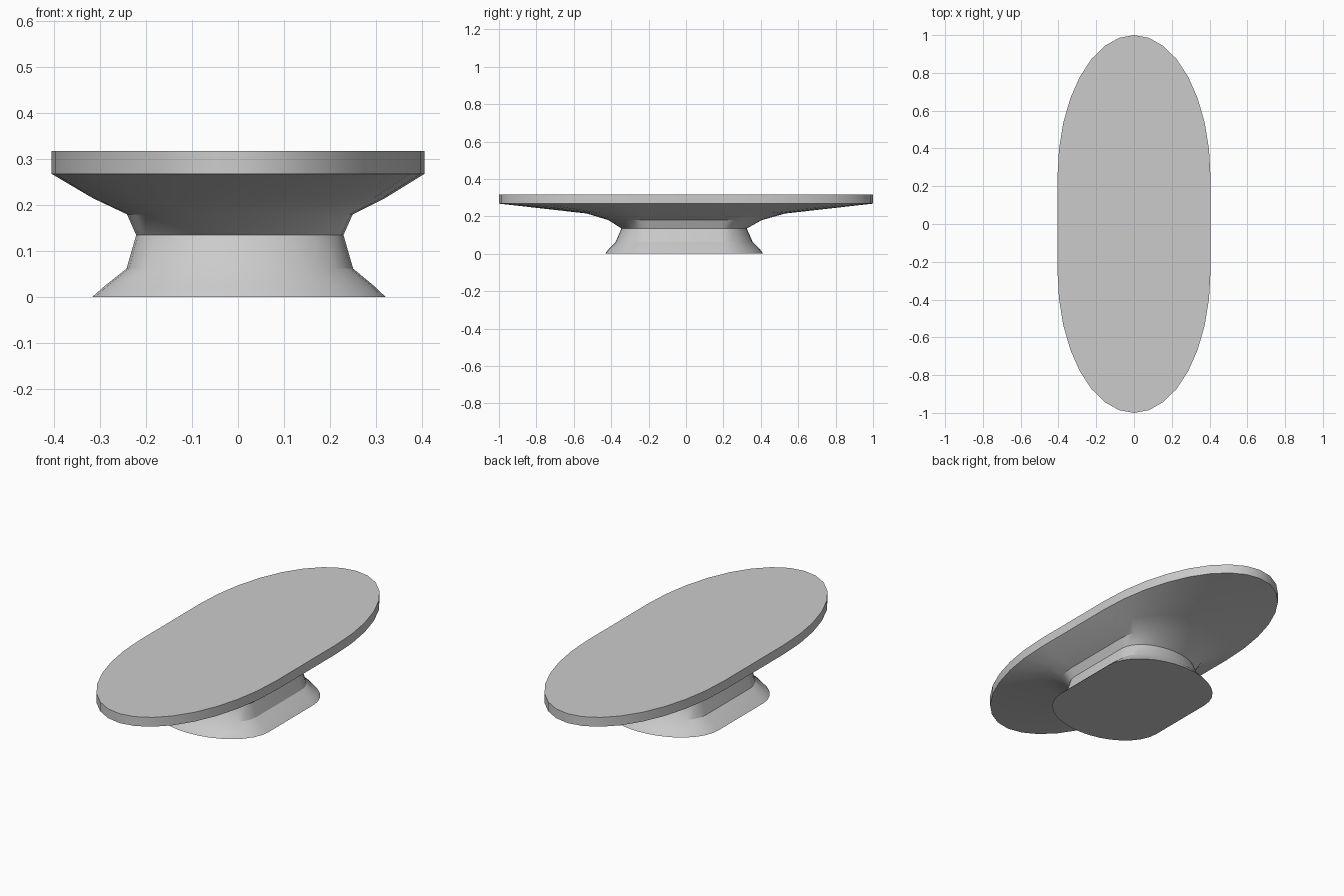
import bpy, bmesh, math

cube = bpy.data.objects.get("Cube")
if cube:
    bpy.data.objects.remove(cube, do_unlink=True)

grey = bpy.data.materials.new("light grey")
grey.use_nodes = True
grey.diffuse_color = (0.6, 0.6, 0.6, 1)
grey.node_tree.nodes["Principled BSDF"].inputs["Base Color"].default_value = (0.6, 0.6, 0.6, 1)

STEPS = 16  # segments on each rounded end


def oval(bm, z, half_w, half_l, straight, cx, cy):
    """Ring with straight sides and half-ellipse ends."""
    ring = []
    for side in (1, -1):
        for i in range(STEPS + 1):
            a = math.pi * i / STEPS
            x = side * half_w * math.cos(a)
            y = side * (straight + (half_l - straight) * math.sin(a))
            ring.append(bm.verts.new((x + cx, y + cy, z)))
    return ring


def loft(name, sections, cap_index):
    """Skin a stack of ovals and close one end."""
    bm = bmesh.new()
    rings = [oval(bm, *s) for s in sections]
    n = len(rings[0])
    for low, high in zip(rings, rings[1:]):
        for i in range(n):
            j = (i + 1) % n
            bm.faces.new((low[i], low[j], high[j], high[i]))
    cap = rings[cap_index]
    bm.faces.new(cap if cap_index else cap[::-1])
    mesh = bpy.data.meshes.new(name)
    bm.to_mesh(mesh)
    bm.free()
    mesh.materials.append(grey)
    obj = bpy.data.objects.new(name, mesh)
    bpy.context.collection.objects.link(obj)
    bpy.ops.object.select_all(action='DESELECT')
    obj.select_set(True)
    bpy.context.view_layer.objects.active = obj
    bpy.ops.object.shade_smooth_by_angle(angle=math.radians(30))
    return obj


# Sections: height, half width, half length, straight half length, centre x, centre y
neck = (0.135, 0.225, 0.335, 0.19, 0.004, -0.01)

# Flared foot, from the floor to the neck
loft("pedestal_foot", [
    (0.0, 0.319, 0.423, 0.19, 0.002, -0.01),
    (0.024, 0.293, 0.405, 0.19, 0.003, -0.01),
    (0.062, 0.246, 0.367, 0.19, 0.004, -0.01),
    neck], 0)

# Oval platform with a dished underside and a thin upright rim
loft("oval_platform", [
    neck,
    (0.18, 0.245, 0.41, 0.2, 0.004, -0.005),
    (0.215, 0.317, 0.53, 0.22, 0.002, 0),
    (0.268, 0.405, 1.0, 0.25, 0, 0),
    (0.318, 0.405, 1.0, 0.25, 0, 0)], -1)
